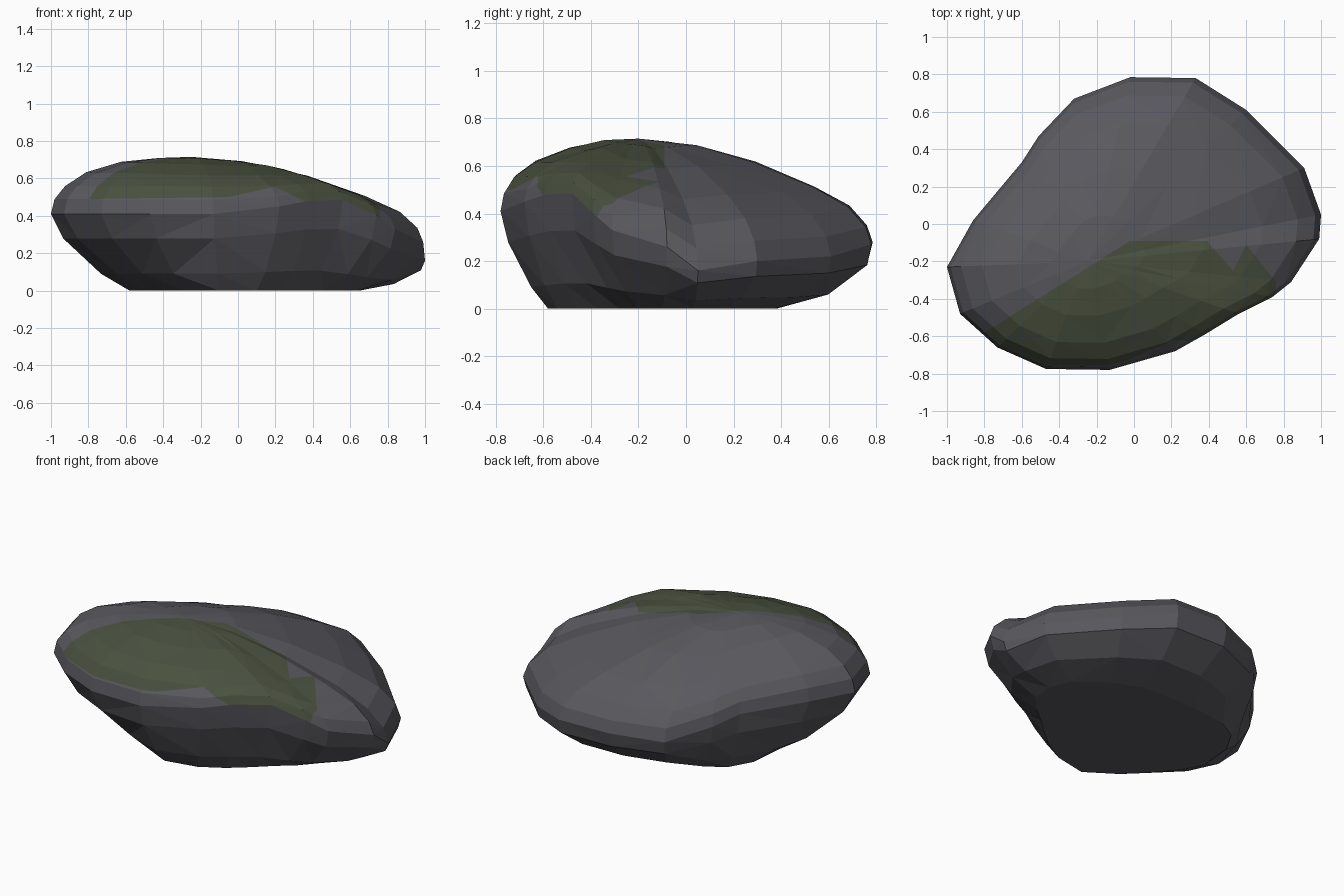
import bpy, bmesh, math, random
from mathutils import Vector

random.seed(4)
cube = bpy.data.objects.get("Cube")
if cube:
    bpy.data.objects.remove(cube)


def material(name, rgb):
    mat = bpy.data.materials.new(name)
    mat.use_nodes = True
    color = (*rgb, 1)
    mat.diffuse_color = color
    mat.node_tree.nodes["Principled BSDF"].inputs["Base Color"].default_value = color
    return mat


stone = material("grey stone", (0.098, 0.098, 0.112))
moss = material("green moss", (0.068, 0.082, 0.05))

# Overhanging rim and the smaller footprint, counter-clockwise from the +x side
rim = [(1, .05, .16), (.91, .3, .2), (.6, .61, .22), (.33, .78, .27), (-.02, .785, .28),
       (-.32, .67, .26), (-.51, .47, .33), (-.6, .33, .38), (-.86, .02, .41), (-1, -.23, .41),
       (-.93, -.48, .41), (-.73, -.66, .41), (-.47, -.775, .41), (-.13, -.78, .41),
       (.22, -.68, .45), (.38, -.59, .48), (.56, -.48, .485), (.74, -.39, .4),
       (.84, -.31, .33), (.99, -.08, .26)]
foot = [(.65, .03), (.6, .16), (.42, .3), (.25, .37), (.05, .38), (-.15, .38), (-.36, .35),
        (-.48, .28), (-.56, .14), (-.58, -.08), (-.5, -.22), (-.4, -.34), (-.28, -.46),
        (-.1, -.58), (.1, -.54), (.24, -.46), (.35, -.37), (.45, -.28),
        (.55, -.2), (.64, -.1)]
rim = [Vector(p) for p in rim]
foot = [Vector((*p, 0)) for p in foot]
summit = Vector((-.25, -.2, .715))


def flank(height, steep, shallow):
    """Ring between footprint and rim, fuller towards the back and +x side."""
    ring = []
    for low, high in zip(foot, rim):
        fullness = .5 + .5 * math.cos(math.atan2(high.y, high.x) - .9)
        p = low.lerp(high, shallow + (steep - shallow) * fullness)
        p.z = high.z * height
        ring.append(p)
    return ring


def crown(t):
    """Ring on the domed upper surface, t running from summit to rim."""
    ring = []
    for edge in rim:
        out = edge - summit
        angle = math.atan2(out.y, out.x)
        slope = min(1, max(0, .5 + .8 * math.cos(angle - .82)))
        power = .5 - .05 * t + slope * (.74 - .62 * t)
        power += .3 * (1 - t) * min(0, math.cos(angle))
        p = summit.lerp(edge, t)
        p.z = edge.z + (summit.z - edge.z) * (1 - t * t) ** power
        p.z += random.uniform(-.004, .004)
        ring.append(p)
    return ring


# Boulder lofted from stacked rings
bm = bmesh.new()
rings = [foot, flank(.22, .56, .34), flank(.68, .96, .83), rim,
         crown(.975), crown(.9), crown(.75), crown(.5), crown(.25)]
rows = [[bm.verts.new(p) for p in ring] for ring in rings]
count = len(rim)
for a, b in zip(rows, rows[1:]):
    for i in range(count):
        j = (i + 1) % count
        bm.faces.new((a[i], a[j], b[j], b[i]))
bm.faces.new(rows[0][::-1])
tip = bm.verts.new(summit)
for i in range(count):
    bm.faces.new((rows[-1][i], rows[-1][(i + 1) % count], tip))
bmesh.ops.triangulate(bm, faces=bm.faces[:], quad_method='SHORT_EDGE')
bm.normal_update()

# Moss patch: borders seen in plan (x, y) and in elevation (x, z)
back_border = [(-.8, -.58), (-.02, -.09), (.39, -.09), (.53, -.25), (.6, -.11), (.76, -.31)]
front_border = [(-.8, .49), (-.05, .5), (.2, .555), (.36, .475), (.58, .47), (.76, .34)]


def cut(point, normal):
    top = [f for f in bm.faces if f.normal.z > .1]
    geom = set(top)
    for f in top:
        geom.update(f.edges, f.verts)
    bmesh.ops.bisect_plane(bm, geom=list(geom), plane_co=point, plane_no=normal, dist=1e-5)


def cut_along(border, axis):
    """Slice the top along each border segment and at each border corner."""
    for (ax, av), (bx, bv) in zip(border, border[1:]):
        point, normal = Vector((ax, 0, 0)), Vector((bv - av, 0, 0))
        point[axis], normal[axis] = av, ax - bx
        cut(point, normal)
        cut((bx, 0, 0), (1, 0, 0))


def border_at(border, x):
    for (ax, av), (bx, bv) in zip(border, border[1:]):
        if ax <= x < bx:
            return av + (bv - av) * (x - ax) / (bx - ax)


cut_along(back_border, 1)
cut_along(front_border, 2)
bm.normal_update()
for f in bm.faces:
    c = f.calc_center_median()
    back, front = border_at(back_border, c.x), border_at(front_border, c.x)
    if back is not None and f.normal.z > .12 and c.y < back and c.z > front:
        f.material_index = 1
bmesh.ops.recalc_face_normals(bm, faces=bm.faces[:])

mesh = bpy.data.meshes.new("boulder")
bm.to_mesh(mesh)
bm.free()
mesh.materials.append(stone)
mesh.materials.append(moss)
boulder = bpy.data.objects.new("boulder", mesh)
bpy.context.collection.objects.link(boulder)
